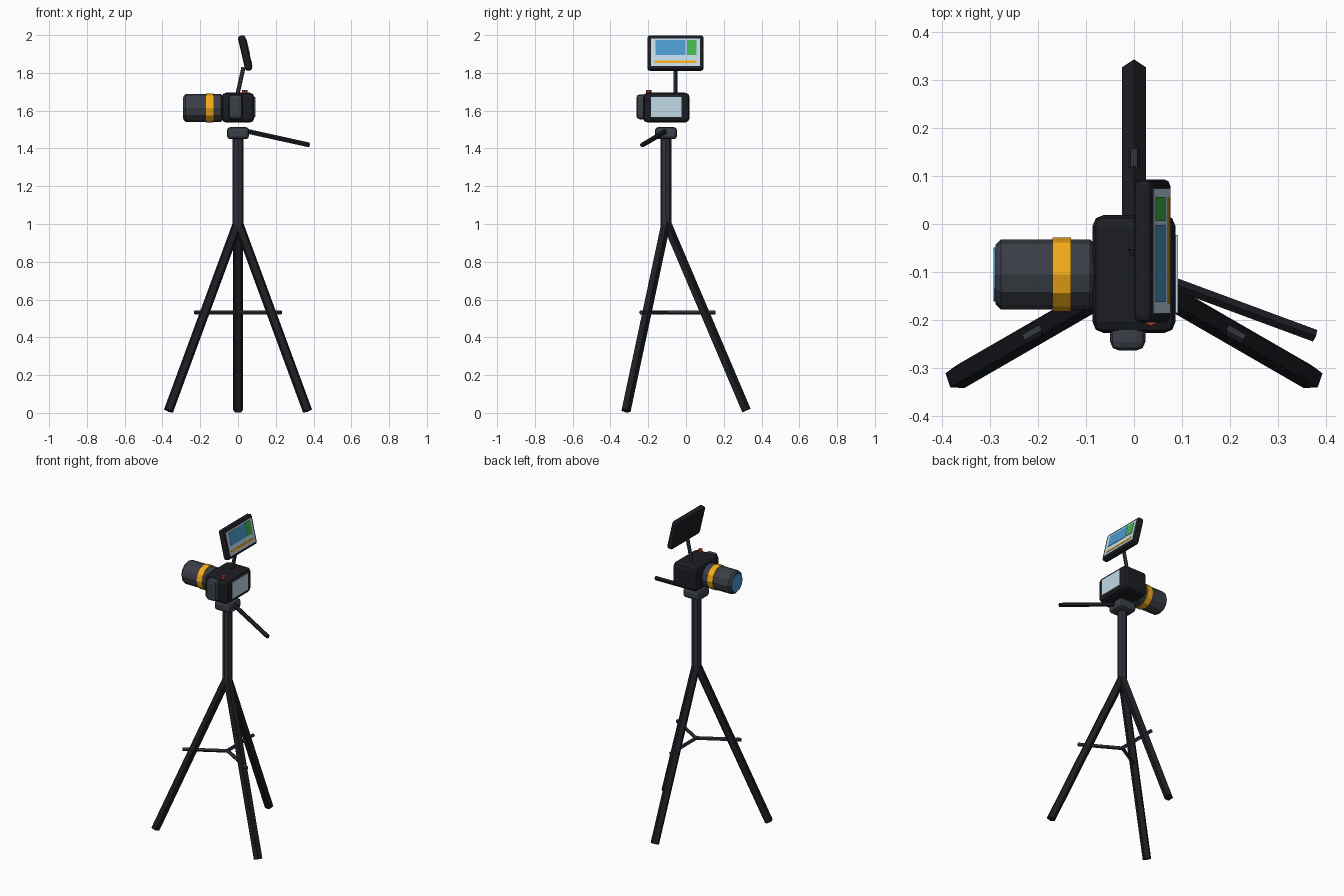
import bpy, bmesh, math
from mathutils import Vector, Matrix

if "Cube" in bpy.data.objects:
    bpy.data.objects.remove(bpy.data.objects["Cube"])


def mat(name, hexcol):
    m = bpy.data.materials.new(name)
    rgb = [(int(hexcol[i:i + 2], 16) / 255) ** 2.2 for i in (0, 2, 4)]
    m.diffuse_color = (*rgb, 1)
    m.use_nodes = True
    m.node_tree.nodes["Principled BSDF"].inputs["Base Color"].default_value = m.diffuse_color
    return m


BLACK = mat("black", "222328")
DARK = mat("dark_grey", "33353d")
SLATE = mat("slate", "3d4148")
GOLD = mat("gold", "f5ab1e")
PALE = mat("pale_blue", "c0d9e8")
BLUE = mat("blue", "4c98cc")
GREEN = mat("green", "45b450")
RED = mat("red", "c2402f")


def finish(name, bm, material, matrix):
    me = bpy.data.meshes.new(name)
    bm.to_mesh(me)
    bm.free()
    ob = bpy.data.objects.new(name, me)
    bpy.context.collection.objects.link(ob)
    me.materials.append(material)
    ob.matrix_world = matrix
    return ob


def box(name, centre, size, material, bevel=0, segments=2, matrix=Matrix()):
    bm = bmesh.new()
    bmesh.ops.create_cube(bm, size=1)
    bmesh.ops.scale(bm, vec=size, verts=bm.verts)
    if bevel:
        bmesh.ops.bevel(bm, geom=bm.edges[:], offset=bevel, segments=segments,
                        profile=0.5, affect='EDGES')
    return finish(name, bm, material, matrix @ Matrix.Translation(centre))


def rod(name, a, b, r, material, sides=5, chamfer=0):
    a, b = Vector(a), Vector(b)
    d = b - a
    bm = bmesh.new()
    bmesh.ops.create_cone(bm, cap_ends=True, segments=sides, radius1=r,
                          radius2=r, depth=d.length)
    if chamfer:
        rim = [e for e in bm.edges if abs(e.verts[0].co.z - e.verts[1].co.z) < 1e-5]
        bmesh.ops.bevel(bm, geom=rim, offset=chamfer, segments=1, affect='EDGES')
    q = Vector((0, 0, 1)).rotation_difference(d.normalized())
    return finish(name, bm, material,
                  Matrix.Translation((a + b) / 2) @ q.to_matrix().to_4x4())


# Tripod: three legs with spreader arms, centre column, head and pan handle
AXIS = Vector((0, -0.107, 0))
for side, deg in (("back", 90), ("left", 210), ("right", 330)):
    out = Vector((math.cos(math.radians(deg)), math.sin(math.radians(deg)), 0))
    rod(side + "_leg", AXIS + out * 0.425 + Vector((0, 0, 0.011)),
        AXIS + Vector((0, 0, 1.01)), 0.0265, BLACK)
    hub = AXIS + Vector((0, 0, 0.532))
    rod(side + "_spreader_arm", hub, hub + out * 0.264, 0.0115, DARK)
rod("centre_column", AXIS + Vector((0, 0, 0.99)), AXIS + Vector((0, 0, 1.47)),
    0.029, DARK, 8)
box("tripod_head", (0, -0.106, 1.481), (0.118, 0.118, 0.064), SLATE, 0.018)
rod("pan_handle", (0.035, -0.106, 1.493), (0.376, -0.232, 1.418), 0.0135, BLACK)

# Camera body, grip, rear screen and shutter button
box("camera_body", (0, -0.104, 1.616), (0.173, 0.246, 0.158), BLACK, 0.024)
box("camera_grip", (-0.013, -0.231, 1.62), (0.073, 0.064, 0.132), SLATE, 0.018)
box("rear_screen", (0.085, -0.104, 1.619), (0.013, 0.162, 0.106), PALE)
rod("shutter_button", (0.035, -0.197, 1.685), (0.035, -0.197, 1.71), 0.014, RED, 8)

# Lens barrel, zoom ring and front glass, pointing along -x
for name, x0, x1, r, m, c in (("lens_barrel", -0.288, -0.08, 0.073, SLATE, 0.011),
                              ("zoom_ring", -0.169, -0.131, 0.077, GOLD, 0),
                              ("lens_glass", -0.292, -0.27, 0.056, BLUE, 0)):
    rod(name, (x0, -0.105, 1.614), (x1, -0.105, 1.614), r, m, 12, c)

# Tilted monitor on an arm; panels are laid out in the monitor's own frame
rod("monitor_arm", (-0.004, -0.057, 1.68), (0.029, -0.057, 1.83), 0.0115, DARK)
TILT = Matrix.Translation((0.038, -0.056, 1.905)) @ Matrix.Rotation(math.radians(-13), 4, 'Y')
box("monitor_case", (0, 0, 0), (0.04, 0.298, 0.19), BLACK, 0.014, matrix=TILT)
for name, y, z, w, h, x, m in (("monitor_screen", 0, 0, 0.26, 0.15, 0.019, PALE),
                               ("picture_panel", -0.026, 0.024, 0.16, 0.082, 0.021, BLUE),
                               ("side_panel", 0.087, 0.024, 0.05, 0.082, 0.021, GREEN),
                               ("timeline_bar", 0.001, -0.052, 0.221, 0.013, 0.021, GOLD)):
    box(name, (x, y, z), (0.006, w, h), m, matrix=TILT)
